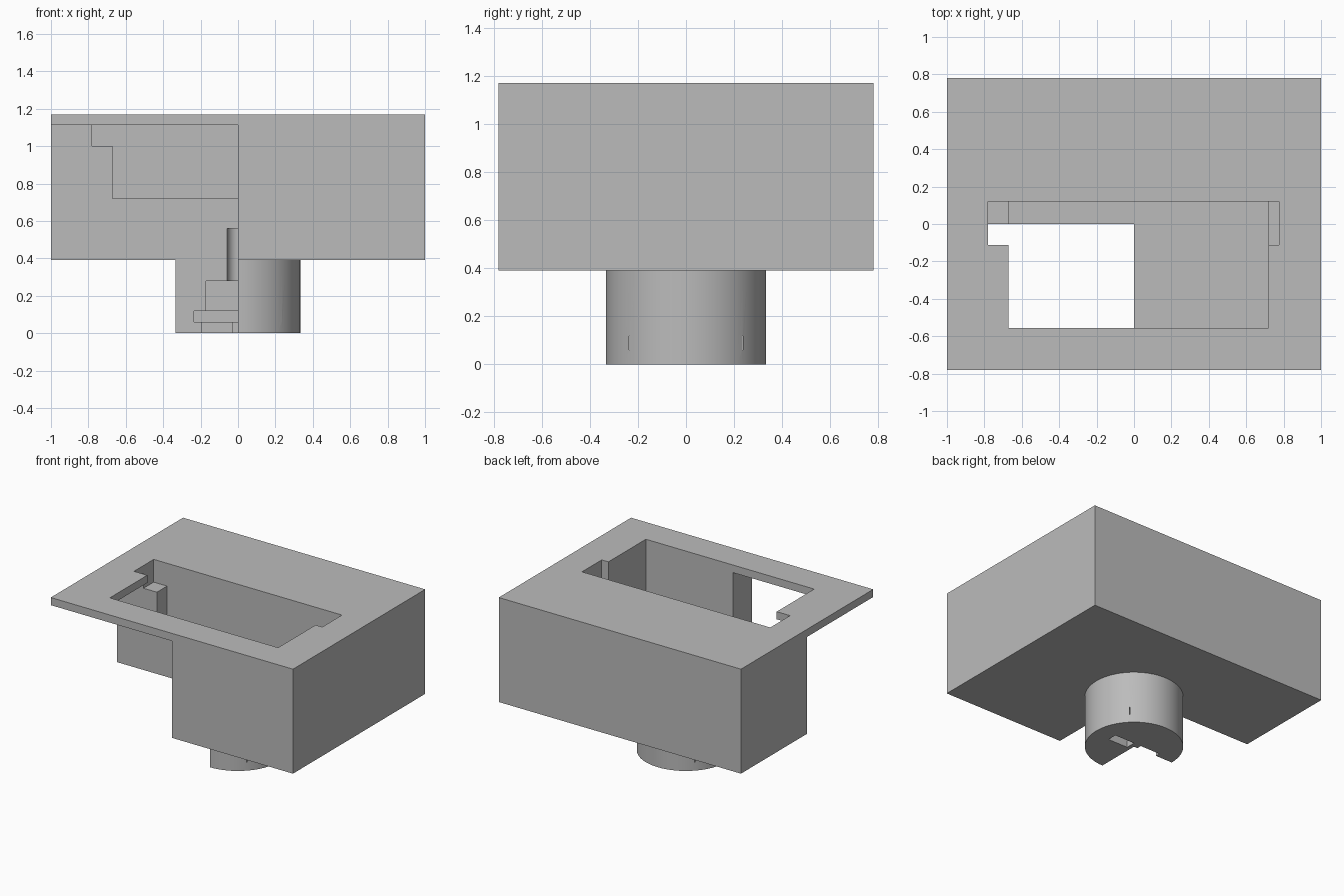
import bpy
import math

cube = bpy.data.objects.get("Cube")
if cube:
    bpy.data.objects.remove(cube, do_unlink=True)


def box(name, x, y, z):
    """Box from its (min, max) range on each axis."""
    spans = (x, y, z)
    bpy.ops.mesh.primitive_cube_add(size=1, location=[(a + b) / 2 for a, b in spans])
    ob = bpy.context.object
    ob.name = name
    ob.scale = [b - a for a, b in spans]
    bpy.ops.object.transform_apply(location=True, rotation=False, scale=True)
    return ob


def cylinder(name, radius, z):
    bpy.ops.mesh.primitive_cylinder_add(vertices=64, radius=radius, depth=z[1] - z[0],
                                        location=(0, 0, sum(z) / 2))
    ob = bpy.context.object
    ob.name = name
    bpy.ops.object.transform_apply(location=True, rotation=False, scale=False)
    return ob


def combine(target, tool, operation):
    """Apply a boolean and remove the tool object."""
    mod = target.modifiers.new(operation, "BOOLEAN")
    mod.operation = operation
    mod.solver = "EXACT"
    mod.object = tool
    bpy.context.view_layer.objects.active = target
    bpy.ops.object.modifier_apply(modifier=mod.name)
    bpy.data.objects.remove(tool, do_unlink=True)


# Block with a round stem below
housing = box("housing", (-1, 1), (-0.78, 0.78), (0.39, 1.17))
combine(housing, cylinder("stem", 0.333, (0, 0.5)), "UNION")

cutters = [
    # Open tray with a finger notch at each end
    box("tray", (-0.67, 0.72), (-0.555, 0.12), (0.72, 1.3)),
    box("end_notches", (-0.78, 0.775), (-0.113, 0.12), (1.0, 1.25)),
    # Stepped pocket inside the stem and the narrow bore above it
    box("plate_pocket", (-0.2365, 0.2365), (-0.2365, 0.2365), (0.06, 0.118)),
    box("body_pocket", (-0.17, 0.17), (-0.17, 0.17), (0.1, 0.28)),
    cylinder("bore", 0.058, (0.2, 0.56)),
]
# Two slots through the underside
for side in (-1, 1):
    ends = sorted((side * 0.03, side * 0.195))
    cutters.append(box("slot", ends, (-0.036, 0.036), (-0.1, 0.09)))
# Quarter section removed below the top plate
cutters.append(box("quarter_section", (-1.5, 0), (-1.5, 0), (-0.5, 1.113)))

for cutter in cutters:
    combine(housing, cutter, "DIFFERENCE")

# Single grey finish
grey = bpy.data.materials.new("grey")
grey.use_nodes = True
colour = (0.5, 0.5, 0.5, 1)
grey.diffuse_color = colour
grey.node_tree.nodes["Principled BSDF"].inputs["Base Color"].default_value = colour
housing.data.materials.clear()
housing.data.materials.append(grey)
for poly in housing.data.polygons:
    poly.material_index = 0

# Smooth round surfaces, crisp edges
bpy.ops.object.select_all(action="DESELECT")
housing.select_set(True)
bpy.context.view_layer.objects.active = housing
bpy.ops.object.shade_smooth_by_angle(angle=math.radians(30))
